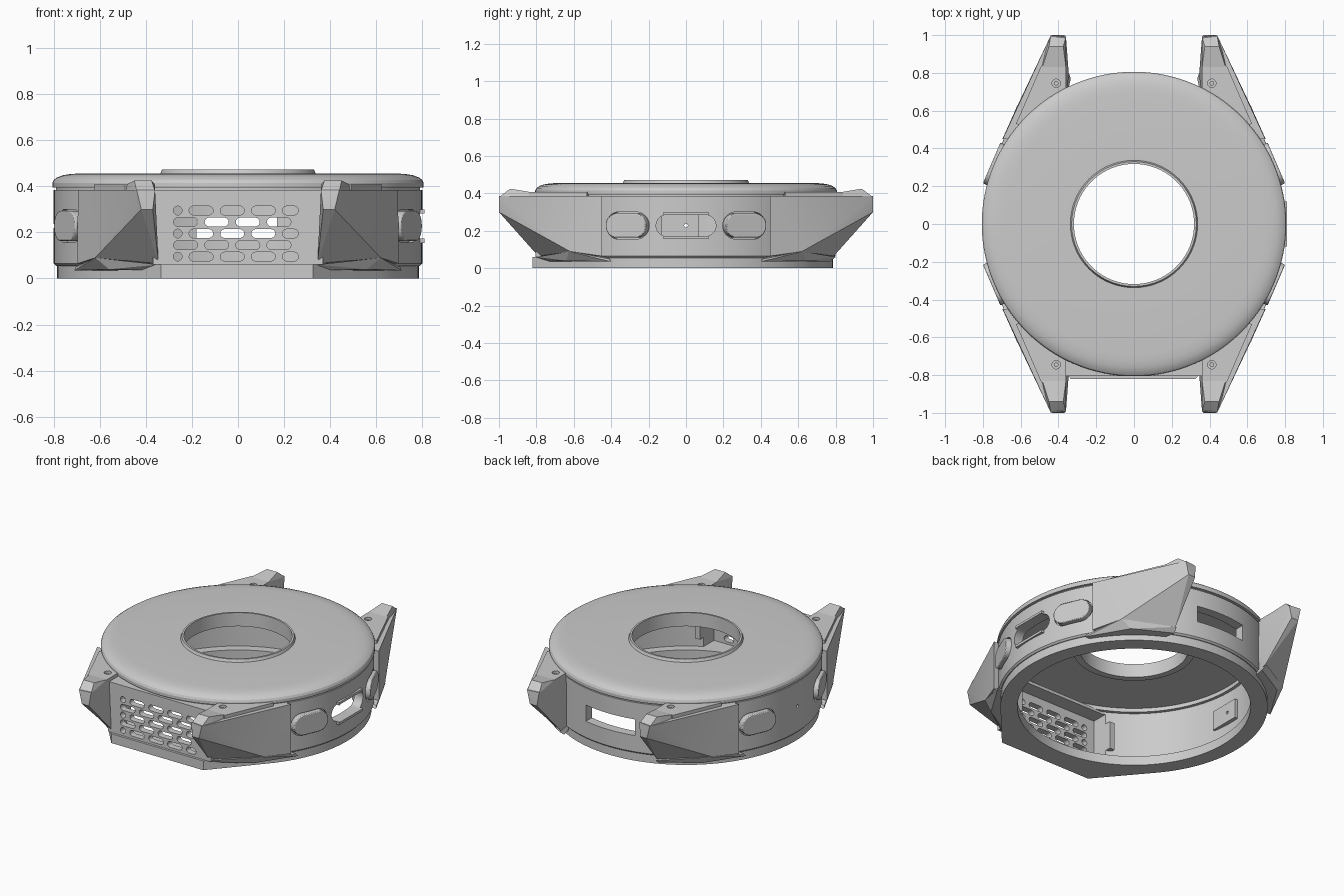
import bpy, bmesh, math
from mathutils import Matrix, Vector

if "Cube" in bpy.data.objects:
    bpy.data.objects.remove(bpy.data.objects["Cube"])

SEG = 128


def make(name, bm):
    bmesh.ops.recalc_face_normals(bm, faces=bm.faces)
    me = bpy.data.meshes.new(name)
    bm.to_mesh(me)
    bm.free()
    ob = bpy.data.objects.new(name, me)
    bpy.context.collection.objects.link(ob)
    return ob


def lathe(name, prof):
    # closed (r, z) profile swept round the z axis
    bm = bmesh.new()
    rings = []
    for i in range(SEG):
        a = 2 * math.pi * i / SEG
        rings.append([bm.verts.new((r * math.cos(a), r * math.sin(a), z)) for r, z in prof])
    n = len(prof)
    for i in range(SEG):
        p, q = rings[i], rings[(i + 1) % SEG]
        for j in range(n):
            k = (j + 1) % n
            bm.faces.new((p[j], q[j], q[k], p[k]))
    return make(name, bm)


def hull(name, pts, sx=1, sy=1):
    bm = bmesh.new()
    vs = [bm.verts.new((x * sx, y * sy, z)) for x, y, z in pts]
    r = bmesh.ops.convex_hull(bm, input=vs)
    junk = {g for g in r['geom_interior'] + r['geom_unused'] if isinstance(g, bmesh.types.BMVert)}
    bmesh.ops.delete(bm, geom=list(junk), context='VERTS')
    bmesh.ops.dissolve_limit(bm, angle_limit=0.01, verts=bm.verts, edges=bm.edges)
    return make(name, bm)


def box(name, x0, x1, y0, y1, z0, z1):
    return hull(name, [(x, y, z) for x in (x0, x1) for y in (y0, y1) for z in (z0, z1)])


def cyl(name, r, z0, z1, x=0, y=0, n=SEG):
    bm = bmesh.new()
    bmesh.ops.create_cone(bm, cap_ends=True, segments=n, radius1=r, radius2=r, depth=z1 - z0,
                          matrix=Matrix.Translation((x, y, (z0 + z1) / 2)))
    return make(name, bm)


def add_pill(bm, w, h, depth, mat, n=8):
    # stadium-shaped prism: width along y, height along z, depth along x
    r = min(w, h) / 2
    pts = []
    for cy, cz, a0 in ((w / 2 - r, h / 2 - r, 0), (r - w / 2, h / 2 - r, 90),
                       (r - w / 2, r - h / 2, 180), (w / 2 - r, r - h / 2, 270)):
        for i in range(n + 1):
            a = math.radians(a0 + 90 * i / n)
            pts.append((cy + r * math.cos(a), cz + r * math.sin(a)))
    lo, hi = [[bm.verts.new(mat @ Vector((s * depth / 2, y, z))) for y, z in pts] for s in (-1, 1)]
    bm.faces.new(lo)
    bm.faces.new(hi)
    for i in range(len(pts)):
        k = (i + 1) % len(pts)
        bm.faces.new((lo[i], lo[k], hi[k], hi[i]))
    bmesh.ops.remove_doubles(bm, verts=lo + hi, dist=1e-5)


def pill(name, w, h, depth, r, ang, z):
    bm = bmesh.new()
    add_pill(bm, w, h, depth, Matrix.Rotation(ang, 4, 'Z') @ Matrix.Translation((r, 0, z)))
    return make(name, bm)


def boolean(ob, tool, op='DIFFERENCE', keep=False):
    m = ob.modifiers.new('bool', 'BOOLEAN')
    m.operation, m.solver, m.object = op, 'EXACT', tool
    dg = bpy.context.evaluated_depsgraph_get()
    me = bpy.data.meshes.new_from_object(ob.evaluated_get(dg))
    ob.modifiers.clear()
    ob.data = me
    if not keep:
        bpy.data.objects.remove(tool)


# Case wall with flat front housing
body = lathe('case_wall', [(0.74, 0.055), (0.79, 0.055), (0.8, 0.065), (0.8, 0.385), (0.74, 0.385)])
boolean(body, box('front_housing', -0.37, 0.37, -0.805, -0.67, 0.06, 0.385), 'UNION')
boolean(body, box('housing_void', -0.335, 0.335, -0.765, -0.5, 0.04, 0.365))

# Grille slots, staggered rows clipped to the grille field
bm = bmesh.new()
for row in range(5):
    x = -0.295 + (0.0675 if row % 2 else 0)
    while x < 0.29:
        a, b = max(x - 0.052, -0.28), min(x + 0.052, 0.262)
        if b - a > 0.02:
            add_pill(bm, b - a, 0.038, 0.2, Matrix.Translation(((a + b) / 2, -0.8, 0.295 - 0.05 * row))
                     @ Matrix.Rotation(-math.pi / 2, 4, 'Z'))
        x += 0.135
boolean(body, make('grille_cut', bm))

# Rear window, side port and pinhole
boolean(body, box('rear_window', -0.18, 0.17, 0.6, 0.9, 0.17, 0.275))
boolean(body, box('port_boss', 0.77, 0.81, -0.12, 0.12, 0.155, 0.30), 'UNION')
boolean(body, pill('port_cut', 0.32, 0.115, 0.3, 0.8, 0, 0.228))
boolean(body, pill('pinhole', 0.02, 0.02, 0.3, 0.8, math.pi, 0.228))

# Four side buttons seated in grooves
B = math.radians(23.2)
for name, ang in (('right_rear', B), ('right_front', -B),
                  ('left_rear', math.pi - B), ('left_front', math.pi + B)):
    boolean(body, pill('groove', 0.25, 0.145, 0.07, 0.81, ang, 0.228))
    ob = pill(name + '_button', 0.235, 0.13, 0.06, 0.79, ang, 0.228)
    bv = ob.modifiers.new('bevel', 'BEVEL')
    bv.width, bv.segments, bv.limit_method, bv.angle_limit = 0.005, 2, 'ANGLE', math.radians(60)

# Base ring with straight front edge
circle = [(0.785 * math.cos(2 * math.pi * i / SEG), 0.785 * math.sin(2 * math.pi * i / SEG))
          for i in range(SEG)]
base = hull('base_ring', [(x, y, z) for x, y in circle + [(-0.335, -0.82), (0.325, -0.82)]
                          for z in (0, 0.06)])
boolean(base, cyl('base_hole', 0.685, -0.1, 0.2))

# Domed lid with raised rim round the hole
lathe('lid', [(0.318, 0.385), (0.36, 0.385), (0.36, 0.405), (0.72, 0.405), (0.72, 0.38), (0.79, 0.38),
              (0.79, 0.395), (0.806, 0.395), (0.806, 0.415), (0.80, 0.428), (0.785, 0.439), (0.76, 0.448),
              (0.73, 0.453), (0.69, 0.456), (0.337, 0.456), (0.33, 0.473), (0.318, 0.473)])

# Lugs: main wedge, foot, top plate and raised tip, trimmed to the case
WEDGE = [(.36, .99, .385), (.44, 1.0, .385), (.47, .93, .385), (.695, .45, .385), (.6, .45, .385),
         (.36, .65, .385), (.37, 1.0, .30), (.42, 1.0, .30), (.345, .79, .065), (.36, .7, .065),
         (.62, .62, .09), (.697, .45, .065), (.6, .45, .065)]
FOOT = [(.71, .40, .035), (.705, .41, .05), (.62, .625, .09), (.56, .64, .04), (.345, .80, .06),
        (.335, .77, .035), (.36, .65, .035), (.6, .4, .035), (.36, .65, .07), (.6, .42, .07)]
PLATE = [(x, y, z) for x, y in ((.36, .84), (.49, .84), (.625, .53), (.5, .5), (.36, .65))
         for z in (.37, .407)]
TIP = [(.36, .99, .38), (.44, 1.0, .38), (.375, .94, .425), (.45, .94, .425), (.36, .83, .407),
       (.485, .83, .407), (.36, .83, .37), (.49, .83, .37), (.465, .93, .38)]
trim = cyl('trim', 0.77, -0.1, 0.6)
for sx, sy, name in ((1, 1, 'right_rear'), (-1, 1, 'left_rear'),
                     (1, -1, 'right_front'), (-1, -1, 'left_front')):
    for part, pts in (('lug', WEDGE), ('lug_foot', FOOT), ('lug_plate', PLATE), ('lug_tip', TIP)):
        ob = hull(name + '_' + part, pts, sx, sy)
        if part != 'lug_tip':
            boolean(ob, trim, keep=True)
        if part == 'lug_plate':
            boolean(ob, cyl('screw_hole', 0.022, 0.385, 0.5, 0.412 * sx, 0.745 * sy, 24))
            # screw sunk in the plate; overlaps the lid edge slightly
            cyl(name + '_screw', 0.012, 0.37, 0.395, 0.412 * sx, 0.745 * sy, 12)
bpy.data.objects.remove(trim)

# Inner bracket posts beside the grille and sensor plate on the left wall
for s, name in ((1, 'right'), (-1, 'left')):
    box(name + '_grille_bracket', s * 0.335, s * 0.37, -0.69, -0.62, 0.12, 0.30)
sensor = box('sensor_plate', -0.75, -0.715, -0.13, 0.07, 0.165, 0.29)
boolean(sensor, pill('sensor_hole', 0.02, 0.02, 0.3, 0.75, math.pi, 0.228))

# Smooth round surfaces, keep crisp edges
for ob in bpy.context.scene.objects:
    ob.select_set(True)
    bpy.context.view_layer.objects.active = ob
bpy.ops.object.shade_smooth_by_angle(angle=math.radians(20))
